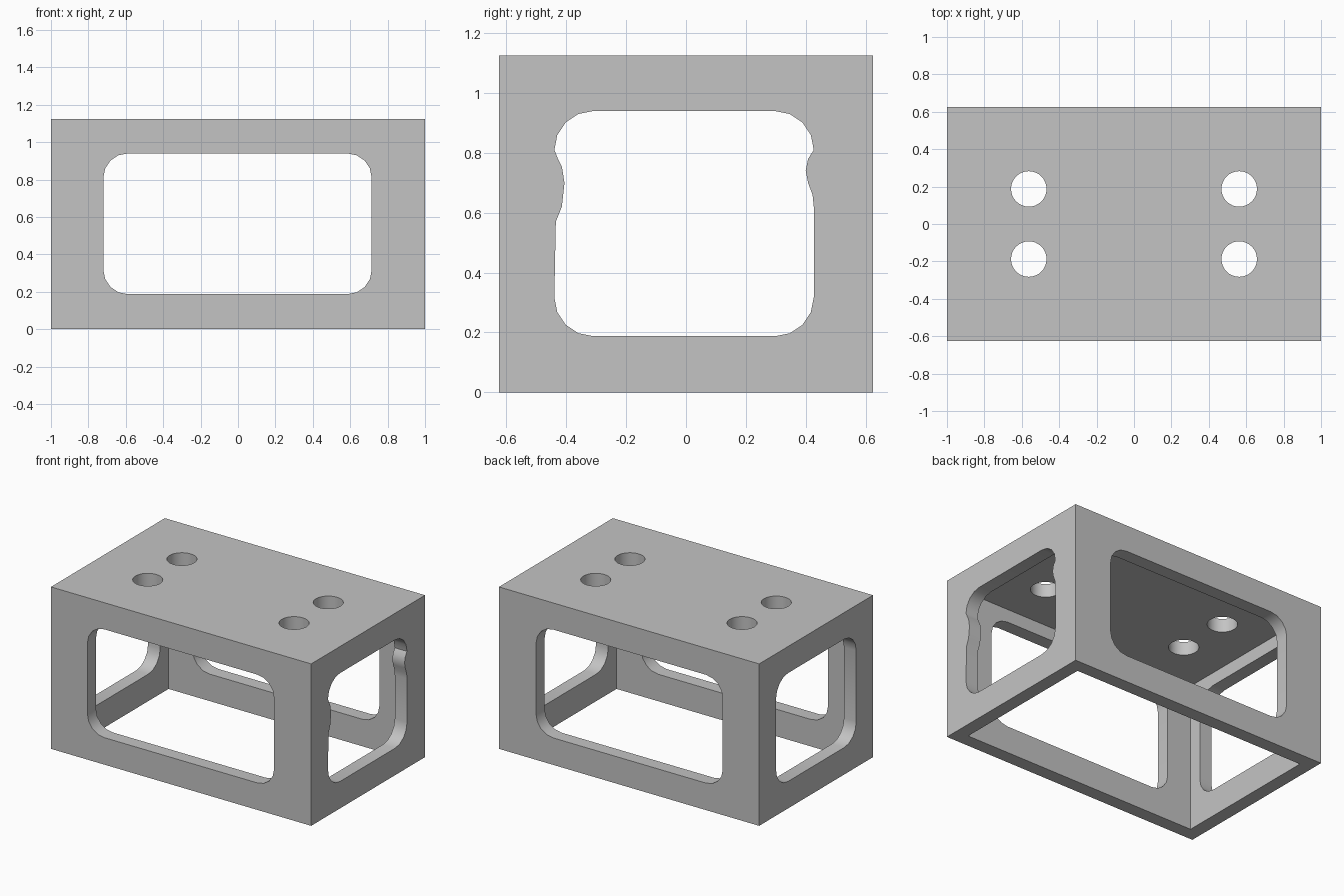
import bpy, bmesh, math
from mathutils import Vector

cube = bpy.data.objects.get("Cube")
if cube:
    bpy.data.objects.remove(cube, do_unlink=True)

L, W, H = 2.0, 1.25, 1.125      # outer size
T = 0.094                       # wall thickness
Z0, Z1 = 0.1875, 0.94           # window sill and head
R = 0.13                        # window corner radius

grey = bpy.data.materials.new("plain_grey")
grey.use_nodes = True
colour = (0.55, 0.55, 0.55, 1)
grey.diffuse_color = colour
grey.node_tree.nodes["Principled BSDF"].inputs["Base Color"].default_value = colour


def arc(cx, cy, r, start, sweep, steps):
    return [(cx + r * math.cos(math.radians(start + sweep * i / steps)),
             cy + r * math.sin(math.radians(start + sweep * i / steps)))
            for i in range(steps + 1)]


def window(half_left, half_right, right_edge=(), left_edge=()):
    """Rounded rectangle, counter-clockwise, with optional points on its upright edges."""
    a, b = half_right - R, R - half_left
    return (arc(a, Z0 + R, R, -90, 90, 4) + list(right_edge) +
            arc(a, Z1 - R, R, 0, 90, 4) + arc(b, Z1 - R, R, 90, 90, 4) +
            list(left_edge) + arc(b, Z0 + R, R, 180, 90, 4))


def prism(name, outline, axis, lo, hi):
    """Extrude an outline along the x, y or z axis."""
    place = {"x": lambda u, v, w: (w, u, v),
             "y": lambda u, v, w: (u, w, v),
             "z": lambda u, v, w: (u, v, w)}[axis]
    bm = bmesh.new()
    face = bm.faces.new([bm.verts.new(place(u, v, lo)) for u, v in outline])
    new = bmesh.ops.extrude_face_region(bm, geom=[face])["geom"]
    bmesh.ops.translate(bm, verts=[g for g in new if isinstance(g, bmesh.types.BMVert)],
                        vec=Vector(place(0, 0, hi - lo)))
    bmesh.ops.recalc_face_normals(bm, faces=bm.faces)
    mesh = bpy.data.meshes.new(name)
    bm.to_mesh(mesh)
    bm.free()
    mesh.materials.append(grey)
    obj = bpy.data.objects.new(name, mesh)
    bpy.context.collection.objects.link(obj)
    return obj


def rectangle(x, y):
    return [(-x, -y), (x, -y), (x, y), (-x, y)]


# Outer housing block
housing = prism("housing", rectangle(L / 2, W / 2), "z", 0, H)

# Hollow interior, open at the bottom
cutters = [prism("cavity_cutter", rectangle(L / 2 - T, W / 2 - T), "z", -0.1, H - T)]

# Front and back windows
cutters.append(prism("long_window_cutter", window(0.72, 0.715), "y", -1, 1))

# Plain end window and wavy end window
cutters.append(prism("plain_end_cutter", window(0.44, 0.44), "x", -1.2, -0.8))
wavy_right = [(0.427, 0.62), (0.423, 0.66), (0.408, 0.70), (0.40, 0.74), (0.408, 0.78)]
wavy_left = [(-0.43, 0.785), (-0.415, 0.755), (-0.406, 0.70), (-0.415, 0.62), (-0.435, 0.57)]
cutters.append(prism("wavy_end_cutter", window(0.44, 0.427, wavy_right, wavy_left), "x", 0.8, 1.2))

# Four round holes in the top
for x in (-0.5625, 0.5625):
    for y in (-0.1875, 0.1875):
        cutters.append(prism("hole_cutter", arc(x, y, 0.095, 0, 360, 32)[:-1], "z", 0.98, 1.3))

# Cut the openings and drop the cutters
bpy.context.view_layer.objects.active = housing
for cutter in cutters:
    cutter.hide_render = True
    mod = housing.modifiers.new("cut", "BOOLEAN")
    mod.operation = "DIFFERENCE"
    mod.solver = "EXACT"
    mod.object = cutter
    bpy.ops.object.modifier_apply(modifier=mod.name)
    bpy.data.objects.remove(cutter, do_unlink=True)

bpy.ops.object.select_all(action="DESELECT")
housing.select_set(True)
bpy.ops.object.shade_smooth_by_angle(angle=math.radians(35))
